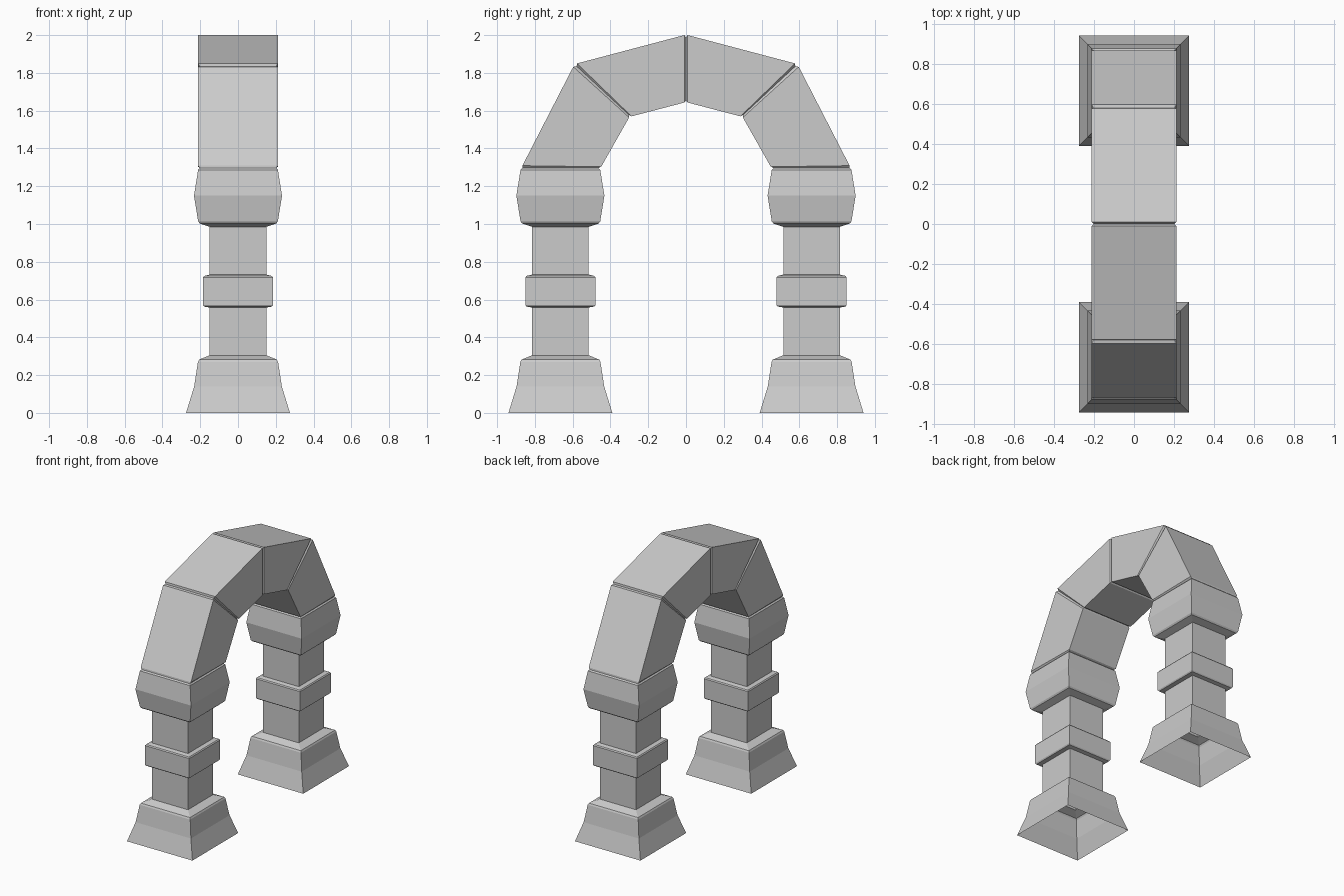
import bpy, bmesh

if "Cube" in bpy.data.objects:
    bpy.data.objects.remove(bpy.data.objects["Cube"])


def loft(name, sections):
    """Skin an open square tube through sections (half_x, inner (y,z), outer (y,z)), mirrored over y."""
    bm = bmesh.new()
    rings = []
    for hx, (iy, iz), (oy, oz) in sections:
        corners = [(-hx, iy, iz), (hx, iy, iz), (hx, oy, oz), (-hx, oy, oz)]
        rings.append([bm.verts.new(c) for c in corners])
    for a, b in zip(rings, rings[1:]):
        for i in range(4):
            j = (i + 1) % 4
            bm.faces.new((a[j], a[i], b[i], b[j]))
    bmesh.ops.recalc_face_normals(bm, faces=bm.faces)
    me = bpy.data.meshes.new(name)
    bm.to_mesh(me)
    bm.free()
    ob = bpy.data.objects.new(name, me)
    bpy.context.collection.objects.link(ob)
    mod = ob.modifiers.new("mirror", 'MIRROR')
    mod.use_axis = (False, True, False)
    return ob


# Pillars: foot, shaft, collar and capital as (half width, height)
PILLAR_Y = 0.665
profile = [
    (0.275, 0.0), (0.232, 0.14), (0.212, 0.27), (0.206, 0.282),
    (0.15, 0.305), (0.15, 0.558),
    (0.18, 0.563), (0.186, 0.572), (0.186, 0.717), (0.18, 0.725),
    (0.15, 0.732), (0.15, 0.985),
    (0.203, 1.003), (0.211, 1.014), (0.233, 1.15), (0.211, 1.287), (0.202, 1.296),
]
loft("pillars", [(h, (PILLAR_Y - h, z), (PILLAR_Y + h, z)) for h, z in profile])

# Arch: two wedge blocks per side with narrow grooves at the joints
loft("arch_blocks", [
    (0.202, (0.463, 1.296), (0.867, 1.296)),
    (0.211, (0.449, 1.303), (0.866, 1.309)),
    (0.211, (0.301, 1.564), (0.597, 1.832)),
    (0.202, (0.302, 1.577), (0.579, 1.835)),
    (0.211, (0.288, 1.570), (0.577, 1.850)),
    (0.211, (0.009, 1.643), (0.009, 2.0)),
    (0.202, (0.0, 1.653), (0.0, 1.988)),
])
